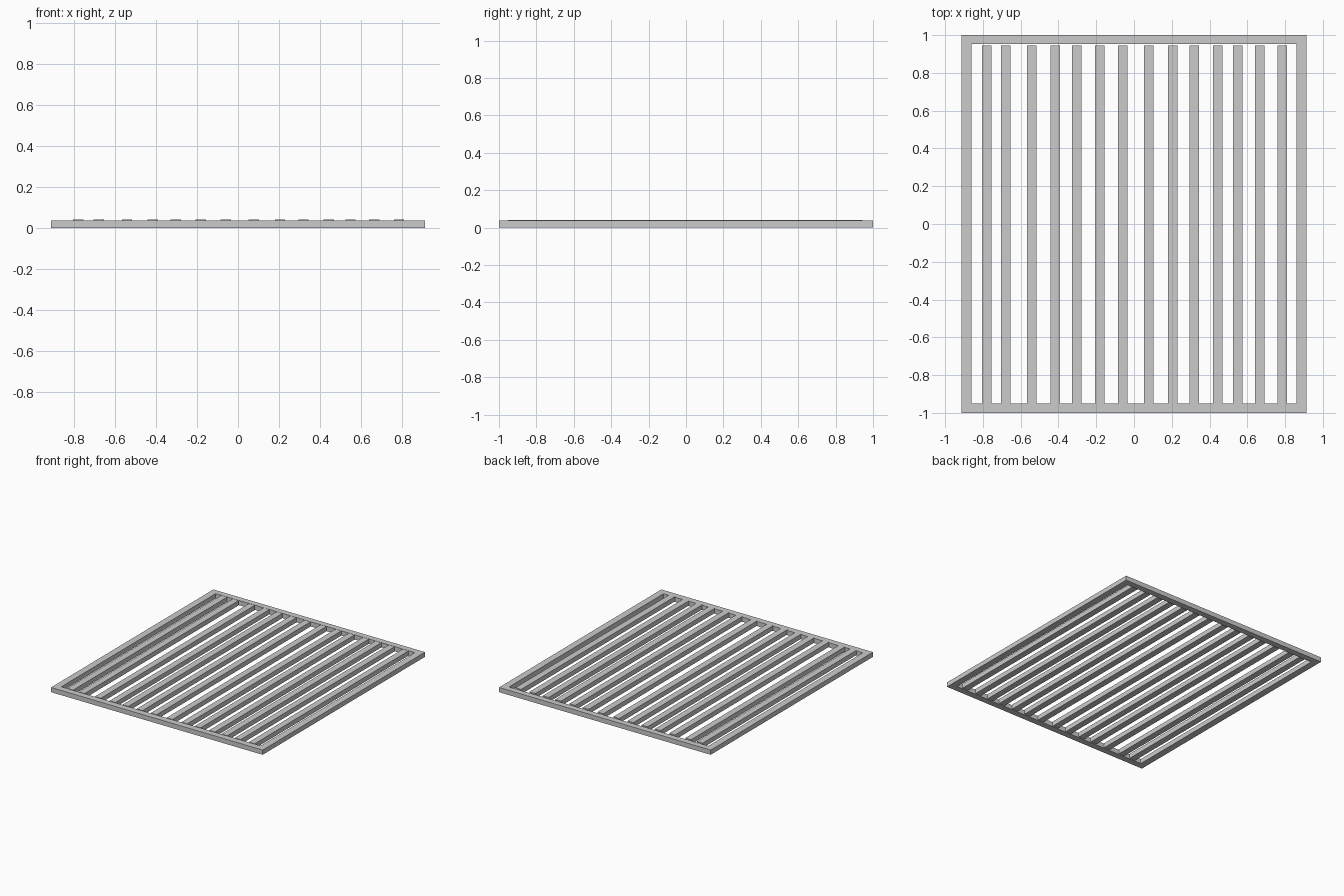
import bpy, bmesh

if "Cube" in bpy.data.objects:
    bpy.data.objects.remove(bpy.data.objects["Cube"])

FRAME_H = 0.037


def add_object(name, bm):
    bmesh.ops.recalc_face_normals(bm, faces=bm.faces)
    mesh = bpy.data.meshes.new(name)
    bm.to_mesh(mesh)
    bm.free()
    ob = bpy.data.objects.new(name, mesh)
    bpy.context.collection.objects.link(ob)
    return ob


def rectangle(bm, x, y0, y1, z):
    return [bm.verts.new(p) for p in ((-x, y0, z), (x, y0, z), (x, y1, z), (-x, y1, z))]


# Outer frame: one mitred rectangular ring
bm = bmesh.new()
rings = [rectangle(bm, 0.913, -1.0, 1.0, 0), rectangle(bm, 0.913, -1.0, 1.0, FRAME_H),
         rectangle(bm, 0.86, -0.95, 0.953, FRAME_H), rectangle(bm, 0.86, -0.95, 0.953, 0)]
for k in range(4):
    a, b = rings[k], rings[(k + 1) % 4]
    for i in range(4):
        j = (i + 1) % 4
        bm.faces.new((a[i], a[j], b[j], b[i]))
add_object("frame", bm)

# Slats: unevenly spaced, standing slightly proud of the frame
SLAT_X = [-0.78, -0.68, -0.542, -0.416, -0.304, -0.182, -0.06,
          0.077, 0.205, 0.32, 0.443, 0.55, 0.665, 0.786]
Y0, Y1, Z0, Z1 = -0.953, 0.944, 0.004, 0.041
for n, x in enumerate(SLAT_X, 1):
    bm = bmesh.new()
    bmesh.ops.create_cube(bm, size=1)
    bmesh.ops.scale(bm, vec=(0.05, Y1 - Y0, Z1 - Z0), verts=bm.verts)
    bmesh.ops.translate(bm, vec=(x, (Y0 + Y1) / 2, (Z0 + Z1) / 2), verts=bm.verts)
    add_object(f"slat_{n:02d}", bm)
